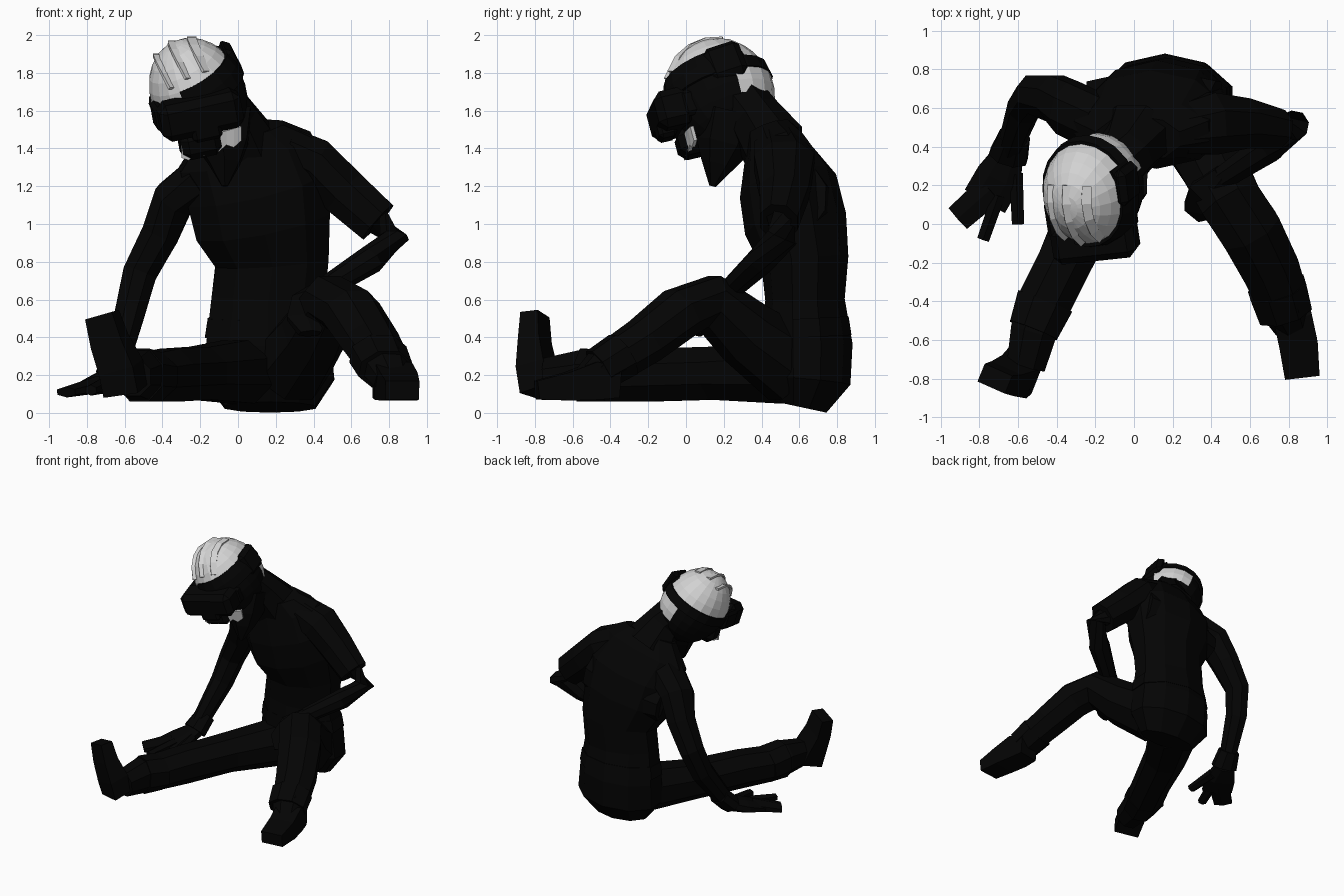
import bpy, bmesh, math
from mathutils import Vector, Matrix

cube = bpy.data.objects.get("Cube")
if cube:
    bpy.data.objects.remove(cube)


def material(name, value):
    m = bpy.data.materials.new(name)
    m.use_nodes = True
    colour = (value, value, value, 1)
    m.diffuse_color = colour
    bsdf = m.node_tree.nodes["Principled BSDF"]
    bsdf.inputs["Base Color"].default_value = colour
    return m


dark = material("black cloth", 0.0012)
pale = material("pale grey", 0.65)


def finish(name, bm, *mats):
    bmesh.ops.recalc_face_normals(bm, faces=bm.faces)
    mesh = bpy.data.meshes.new(name)
    bm.to_mesh(mesh)
    bm.free()
    for m in mats or (dark,):
        mesh.materials.append(m)
    ob = bpy.data.objects.new(name, mesh)
    bpy.context.collection.objects.link(ob)
    return ob


def tube(name, points, hint=(0, 0, 1), sides=8, mat=None):
    """Loft through stations of x, y, z, half width, half thickness."""
    bm = bmesh.new()
    path = [Vector(p[:3]) for p in points]
    hint = Vector(hint)
    grow = 1 / math.cos(math.pi / sides)
    rings = []
    for i, p in enumerate(points):
        along = (path[min(i + 1, len(path) - 1)] - path[max(i - 1, 0)]).normalized()
        side = hint.cross(along).normalized()
        up = along.cross(side)
        ring = []
        for k in range(sides):
            a = (k + 0.5) * math.tau / sides
            offset = side * math.cos(a) * p[3] + up * math.sin(a) * p[4]
            ring.append(bm.verts.new(path[i] + offset * grow))
        rings.append(ring)
    for a, b in zip(rings, rings[1:]):
        for k in range(sides):
            n = (k + 1) % sides
            bm.faces.new((a[k], a[n], b[n], b[k]))
    bm.faces.new(rings[0][::-1])
    bm.faces.new(rings[-1])
    return finish(name, bm, mat or dark)


BACK = (0, 1, 0)

# Torso and neck, leaning to the right
tube("torso", [(.17, .61, .03, .24, .13), (.17, .64, .17, .34, .22), (.16, .64, .36, .33, .23),
               (.16, .63, .6, .3, .2), (.18, .63, .8, .3, .22), (.13, .58, 1, .36, .26),
               (.1, .54, 1.2, .38, .25), (.04, .48, 1.38, .36, .17), (.02, .44, 1.5, .22, .12)],
     BACK, sides=10)
tube("upper_back", [(-.22, .63, 1.02, .11, .12), (.1, .68, 1.07, .13, .18), (.42, .63, 1.14, .11, .16)])
tube("neck", [(.02, .47, 1.4, .2, .17), (-.04, .36, 1.56, .14, .14), (-.13, .26, 1.66, .15, .15)], BACK)
tube("shirt_hem", [(.16, .64, .4, .335, .225), (.16, .635, .5, .32, .215)], BACK, sides=10)

# Right leg stretched out, toes up
tube("right_leg", [(.02, .52, .22, .19, .17), (-.2, .15, .21, .16, .14), (-.36, -.2, .2, .14, .14),
                   (-.46, -.4, .19, .14, .13), (-.52, -.56, .2, .12, .13), (-.56, -.74, .19, .1, .1)])
tube("right_cuff", [(-.46, -.4, .19, .15, .13), (-.52, -.55, .2, .13, .14)])
tube("right_shoe", [(-.59, -.76, .12, .1, .09), (-.62, -.79, .24, .1, .08),
                    (-.68, -.8, .38, .09, .06), (-.72, -.8, .52, .08, .05)], (.4, .9, 0), sides=4)

# Left leg bent, foot flat
tube("left_leg", [(.27, .57, .24, .2, .2), (.4, .32, .42, .17, .17), (.5, .12, .59, .16, .14),
                  (.6, -.03, .53, .16, .13), (.7, -.22, .38, .15, .12),
                  (.78, -.42, .25, .13, .11), (.82, -.52, .17, .1, .08)])
tube("left_cuff", [(.74, -.33, .31, .15, .12), (.78, -.46, .23, .14, .11)])
tube("left_shoe", [(.8, -.36, .16, .09, .08), (.82, -.48, .17, .1, .1),
                   (.85, -.62, .14, .1, .075), (.87, -.79, .12, .09, .05)], sides=4)

# Left arm across the knee, hand hanging inside
tube("left_sleeve", [(.24, .49, 1.4, .12, .13), (.4, .52, 1.33, .13, .16),
                     (.56, .52, 1.17, .13, .13), (.74, .49, 1.01, .12, .1)], BACK)
tube("left_forearm", [(.72, .5, 1.03, .08, .08), (.83, .51, .93, .07, .08), (.7, .4, .81, .08, .07),
                      (.46, .24, .66, .06, .055)])
tube("left_hand", [(.47, .25, .67, .06, .05), (.38, .15, .6, .1, .05),
                   (.36, .09, .5, .1, .04), (.38, .05, .42, .06, .03)], sides=6)

# Right arm propped on the ground
tube("right_arm", [(-.18, .52, 1.24, .13, .14), (-.34, .6, 1.13, .11, .14), (-.41, .65, .95, .1, .12),
                   (-.52, .67, .74, .09, .1), (-.57, .6, .54, .08, .09), (-.64, .4, .25, .06, .07)], BACK)
tube("right_glove_cuff", [(-.62, .45, .3, .08, .07), (-.65, .35, .2, .1, .07)])
tube("right_palm", [(-.65, .36, .2, .08, .05), (-.7, .24, .16, .12, .05), (-.77, .12, .13, .12, .03)])
for name, start, tip, width in (("right_fingers", (-.74, .18, .15), (-.91, .03, .11), .08),
                                ("right_middle_finger", (-.7, .15, .15), (-.78, -.08, .12), .035),
                                ("right_thumb", (-.61, .26, .17), (-.6, 0, .14), .035)):
    tube(name, [(*start, width, .04), (*tip, width * .9, .025)], sides=6)


def axes(up, back, origin):
    up, back = Vector(up).normalized(), Vector(back)
    back = (back - up * back.dot(up)).normalized()
    frame = Matrix((back.cross(up), back, up)).transposed().to_4x4()
    frame.translation = origin
    return frame


# Skull tips towards the right, the face stays more level
skull = axes((-.44, -.33, .85), (-.08, 1, .25), (-.21, .18, 1.69))
face = axes((-.18, -.25, .95), (-.15, 1, .2), (-.24, .17, 1.64))


def head_shell(name, scale, keep=None, white=None):
    bm = bmesh.new()
    bmesh.ops.create_uvsphere(bm, u_segments=20, v_segments=14, radius=1)
    centres = [(f, f.calc_center_median()) for f in bm.faces]
    for f, c in centres:
        f.material_index = int(bool(white and white(c)))
    if keep:
        bmesh.ops.delete(bm, geom=[f for f, c in centres if not keep(c)], context='FACES')
    bm.transform(skull @ Matrix.Diagonal((.25 * scale, .28 * scale, .31 * scale, 1)))
    return finish(name, bm, dark, pale)


# Head with pale crown and a pale crescent at the nape
head_shell("head", 1, white=lambda c: c.z > .2)
head_shell("nape_crescent", 1.03, keep=lambda c: c.x * .5 + c.y * .85 > .75 and -.4 < c.z < .1,
           white=lambda c: True)
band = head_shell("head_strap", 1.06,
                  keep=lambda c: 0 < c.z < (.3 if c.x < -.3 or c.y > .6 else .5))
band.modifiers.new("thickness", 'SOLIDIFY').thickness = .02

# Raised folds on the crown
for x in (-.4, 0, .4):
    arc = []
    for k in range(5):
        a = math.radians(35 + 20 * k)
        r = math.sqrt(1 - x * x)
        p = Vector((.25 * x, -.28 * r * math.cos(a), .31 * r * math.sin(a)))
        arc.append((*(skull @ p), .025, .008))
    tube("crown_fold", arc, sides=4, mat=pale)


def block(name, frame, centre, size, bevel=.04):
    bm = bmesh.new()
    bmesh.ops.create_cube(bm, size=1)
    bm.transform(Matrix.Diagonal((*size, 1)))
    bmesh.ops.bevel(bm, geom=bm.edges[:], offset=bevel, segments=1, affect='EDGES')
    bm.transform(frame @ Matrix.Translation(centre))
    return finish(name, bm)


# Goggles, muzzle, side straps and ear pad
block("goggles", face, (0, -.26, 0), (.44, .2, .2))
block("goggle_nose", face, (.01, -.31, -.08), (.16, .1, .1), .02)
block("muzzle", face, (-.02, -.18, -.17), (.22, .17, .15))
for side in (-1, 1):
    block("goggle_hinge", face, (side * .2, -.12, 0), (.06, .2, .14), .02)
block("ear_pad", skull, (.23, .06, .06), (.07, .2, .2), .03)

# Jagged pale beard wrapping under the muzzle
bm = bmesh.new()
upper, lower = [], []
for k in range(9):
    t = k / 8
    x, z = -.3 + .31 * t, 1.36 + .09 * t
    y = -.01 + .05 * t * t
    upper.append(bm.verts.new((x, y, z + .07)))
    lower.append(bm.verts.new((x, y + .02, z - (.03 if k % 2 else .005))))
for k in range(8):
    bm.faces.new((lower[k], lower[k + 1], upper[k + 1], upper[k]))
beard = finish("beard", bm, pale)
beard.modifiers.new("thickness", 'SOLIDIFY').thickness = .02

# Pointed scarf hanging below the chin
tube("scarf", [(-.1, .24, 1.58, .17, .15), (-.08, .2, 1.42, .13, .13),
               (-.07, .17, 1.32, .08, .08), (-.07, .14, 1.2, .015, .015)], BACK, sides=6)
